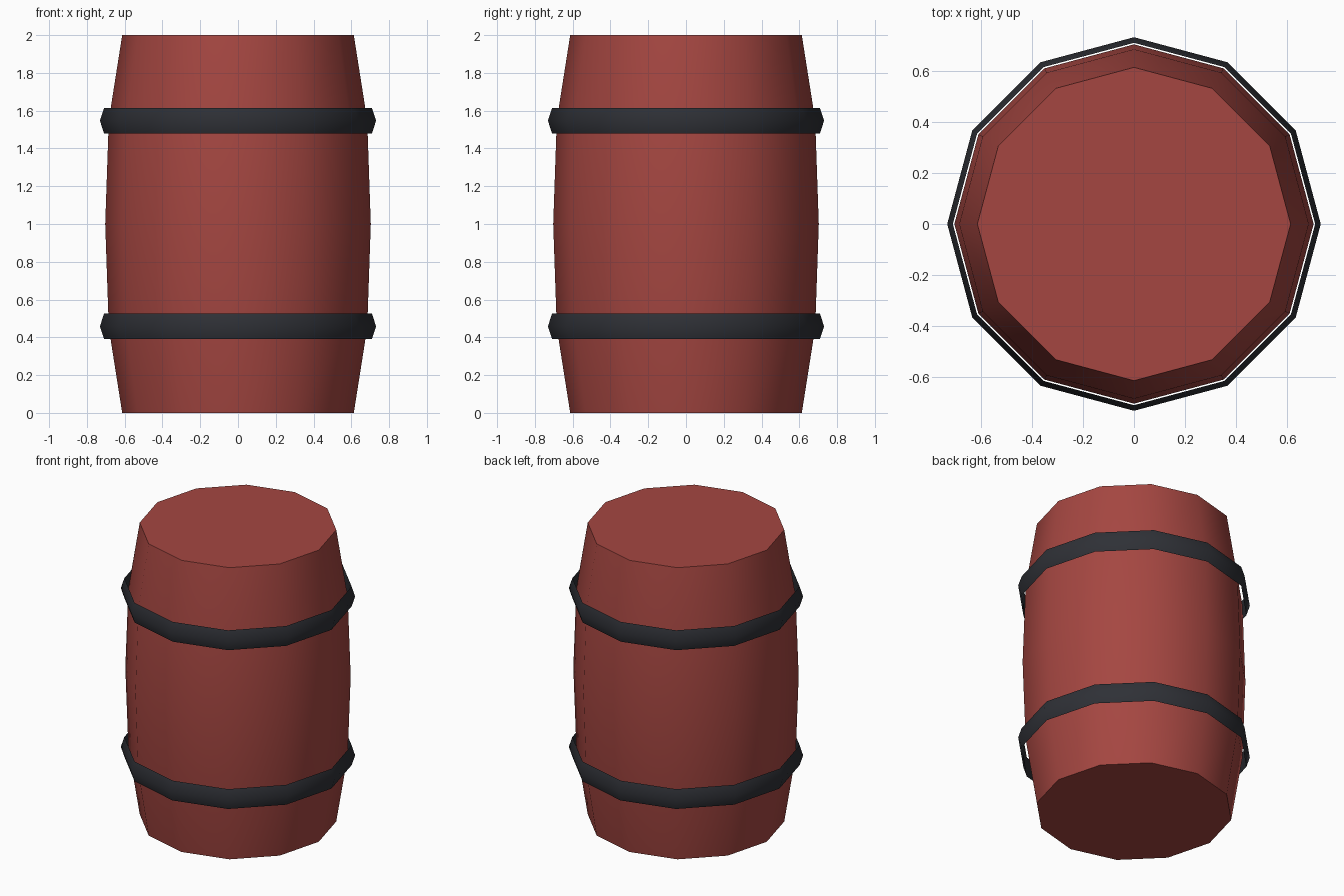
import bpy
import bmesh
import math

if "Cube" in bpy.data.objects:
    bpy.data.objects.remove(bpy.data.objects["Cube"])

SIDES = 12


def material(name, rgb):
    m = bpy.data.materials.new(name)
    m.diffuse_color = (*rgb, 1.0)
    m.use_nodes = True
    m.node_tree.nodes["Principled BSDF"].inputs["Base Color"].default_value = m.diffuse_color
    return m


def lathe(name, profile, mat, ring=False):
    """Spin (radius, height) points around z; capped, or closed into a ring."""
    bm = bmesh.new()
    loops = []
    for r, z in profile:
        loops.append([bm.verts.new((r * math.cos(math.tau * i / SIDES),
                                    r * math.sin(math.tau * i / SIDES), z))
                      for i in range(SIDES)])
    pairs = list(zip(loops, loops[1:]))
    if ring:
        pairs.append((loops[-1], loops[0]))
    else:
        bm.faces.new(loops[0][::-1])
        bm.faces.new(loops[-1])
    for lo, hi in pairs:
        for i in range(SIDES):
            j = (i + 1) % SIDES
            bm.faces.new((lo[i], lo[j], hi[j], hi[i]))
    bmesh.ops.recalc_face_normals(bm, faces=bm.faces[:])
    mesh = bpy.data.meshes.new(name)
    bm.to_mesh(mesh)
    bm.free()
    mesh.materials.append(mat)
    obj = bpy.data.objects.new(name, mesh)
    bpy.context.collection.objects.link(obj)
    # Smooth sides, crisp rims
    bpy.ops.object.select_all(action='DESELECT')
    obj.select_set(True)
    bpy.context.view_layer.objects.active = obj
    bpy.ops.object.shade_smooth_by_angle(angle=math.radians(40))
    return obj


wood = material("red_wood", (0.376, 0.062, 0.053))
iron = material("dark_iron", (0.028, 0.030, 0.037))

# Bulging barrel body with flat lids
lathe("barrel_body",
      [(0.613, 0), (0.684, 0.45), (0.703, 1.0), (0.684, 1.55), (0.613, 2)], wood)

# Two loose hoops with a ridge around the outside
for name, z in (("lower_hoop", 0.458), ("upper_hoop", 1.547)):
    lathe(name, [(0.709, z - 0.068), (0.731, z), (0.709, z + 0.068)], iron, ring=True)
